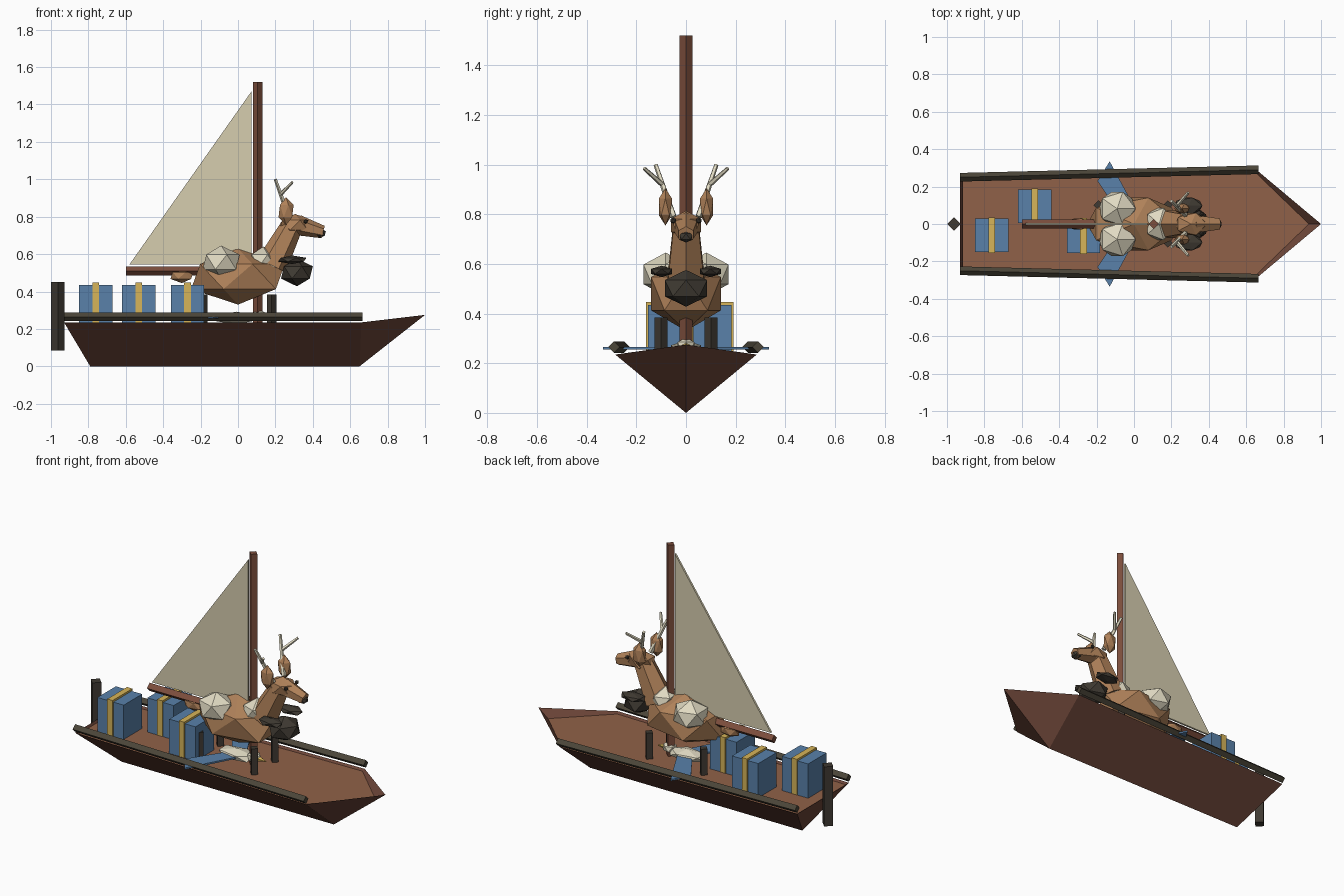
import bpy, bmesh
from mathutils import Vector, Matrix

if "Cube" in bpy.data.objects:
    bpy.data.objects.remove(bpy.data.objects["Cube"])

COL = dict(hull=(.15, .06, .04), deck=(.28, .12, .065), spar=(.2, .075, .045),
           rail=(.07, .06, .04), dark=(.05, .042, .032), fur=(.43, .22, .10),
           white=(.75, .70, .54), sail=(.67, .61, .43), blue=(.10, .22, .40),
           yellow=(.68, .46, .10))
MATS = {}
for key, c in COL.items():
    MATS[key] = bpy.data.materials.new(key)
    MATS[key].diffuse_color = (*c, 1)


def finish(name, bm, mat):
    me = bpy.data.meshes.new(name)
    bm.to_mesh(me)
    bm.free()
    me.materials.append(MATS[mat])
    ob = bpy.data.objects.new(name, me)
    bpy.context.collection.objects.link(ob)
    return ob


def poly(name, verts, faces, mat):
    bm = bmesh.new()
    vs = [bm.verts.new(v) for v in verts]
    for f in faces:
        bm.faces.new([vs[i] for i in f])
    bmesh.ops.recalc_face_normals(bm, faces=bm.faces)
    return finish(name, bm, mat)


def blob(name, loc, radii, mat, sub=1):
    bm = bmesh.new()
    bmesh.ops.create_icosphere(bm, subdivisions=sub, radius=1,
                               matrix=Matrix.LocRotScale(Vector(loc), None, Vector(radii)))
    return finish(name, bm, mat)


def rod(name, p, q, r1, mat, r2=None, n=4):
    p, q = Vector(p), Vector(q)
    d = q - p
    bm = bmesh.new()
    bmesh.ops.create_cone(bm, cap_ends=True, segments=n, radius1=r1,
                          radius2=r1 if r2 is None else r2, depth=d.length,
                          matrix=Matrix.LocRotScale((p + q) / 2, d.to_track_quat('Z', 'Y'), None))
    return finish(name, bm, mat)


def box(name, loc, size, mat):
    bm = bmesh.new()
    bmesh.ops.create_cube(bm, size=1, matrix=Matrix.LocRotScale(Vector(loc), None, Vector(size)))
    return finish(name, bm, mat)


# Hull: open V-shaped shell with the deck set just inside it
poly("hull", [(-.93, -.25, .235), (.66, -.285, .235), (1, 0, .275), (.66, .285, .235),
              (-.93, .25, .235), (-.79, 0, 0), (.65, 0, 0)],
     [(0, 5, 6, 1), (1, 6, 2), (2, 6, 3), (3, 6, 5, 4), (4, 5, 0)], "hull")
poly("deck", [(-.918, -.237, .225), (.655, -.27, .225), (.935, 0, .225),
              (.655, .27, .225), (-.918, .237, .225)], [(0, 1, 2, 3, 4)], "deck")
for s in (-1, 1):
    rod("rail", (-.93, s * .25, .265), (.665, s * .29, .265), .023, "rail")
rod("rudder", (-.963, 0, .085), (-.963, 0, .45), .036, "dark")

# Mast, boom and sail
rod("mast", (.105, 0, .225), (.105, 0, 1.52), .026, "spar")
rod("boom", (-.6, 0, .51), (.105, 0, .51), .025, "spar")
tri = [(.072, 1.47), (.072, .545), (-.58, .545)]
poly("sail", [(x, y, z) for y in (-.006, .006) for x, z in tri],
     [(0, 1, 2), (5, 4, 3), (0, 3, 4, 1), (1, 4, 5, 2), (2, 5, 3, 0)], "sail")

# Cargo crates with straps
for x, y in ((-.76, -.06), (-.53, .095), (-.27, -.065)):
    box("crate", (x, y, .33), (.178, .178, .21), "blue")
    box("crate_strap", (x, y, .3375), (.036, .192, .219), "yellow")

# Deer body, tail, neck and head
blob("deer_body", (0, 0, .48), (.28, .165, .15), "fur")
blob("deer_tail", (-.3, 0, .485), (.068, .035, .04), "fur")
rod("deer_neck", (.18, 0, .54), (.285, 0, .745), .085, "fur", .06, 6)
blob("deer_head", (.305, 0, .755), (.095, .07, .06), "fur")
rod("deer_muzzle", (.32, 0, .755), (.455, 0, .718), .055, "fur", .034, 6)
blob("deer_nose", (.44, 0, .711), (.033, .034, .026), "dark")
for s in (-1, 1):
    blob("deer_eye", (.362, s * .052, .775), (.013, .013, .013), "dark")
    blob("deer_ear", (.257, s * .083, .83), (.045, .031, .075), "fur")
    rod("antler_beam", (.275, s * .05, .79), (.2, s * .122, 1), .014, "white", .009, 5)
    rod("antler_tine", (.228, s * .095, .92), (.29, s * .168, .985), .011, "white", .008, 5)
    for x in (-.19, .18):
        rod("leg", (x, s * .1, .225), (x, s * .1, .385), .026, "dark")

# Fleece tufts and dark second head
for s in (-1, 1):
    blob("fleece_rear", (-.09, s * .082, .558), (.11, .105, .088), "white")
    blob("dark_head_ear", (.29, s * .098, .57), (.085, .05, .023), "dark")
blob("fleece_front", (.135, 0, .565), (.085, .1, .075), "white")
blob("dark_head", (.315, 0, .502), (.095, .1, .074), "dark")

# Bird resting on the deck
blob("bird_body", (-.01, 0, .258), (.13, .07, .034), "white")
blob("bird_head", (.11, 0, .27), (.045, .04, .034), "white")
rod("bird_beak", (.14, 0, .268), (.195, 0, .262), .017, "yellow", 0, 5)
for s in (-1, 1):
    outline = [(.03, .04), (-.07, .04), (-.195, .23), (-.13, .335)]
    poly("bird_wing", [(x, s * y, z) for z in (.255, .265) for x, y in outline],
         [(0, 1, 2, 3), (7, 6, 5, 4)] + [(i, (i + 1) % 4, (i + 1) % 4 + 4, i + 4) for i in range(4)],
         "blue")

for m in bpy.data.materials:
    if m.users and not m.is_grease_pencil:
        m.use_nodes = True
        m.node_tree.nodes["Principled BSDF"].inputs["Base Color"].default_value = m.diffuse_color
